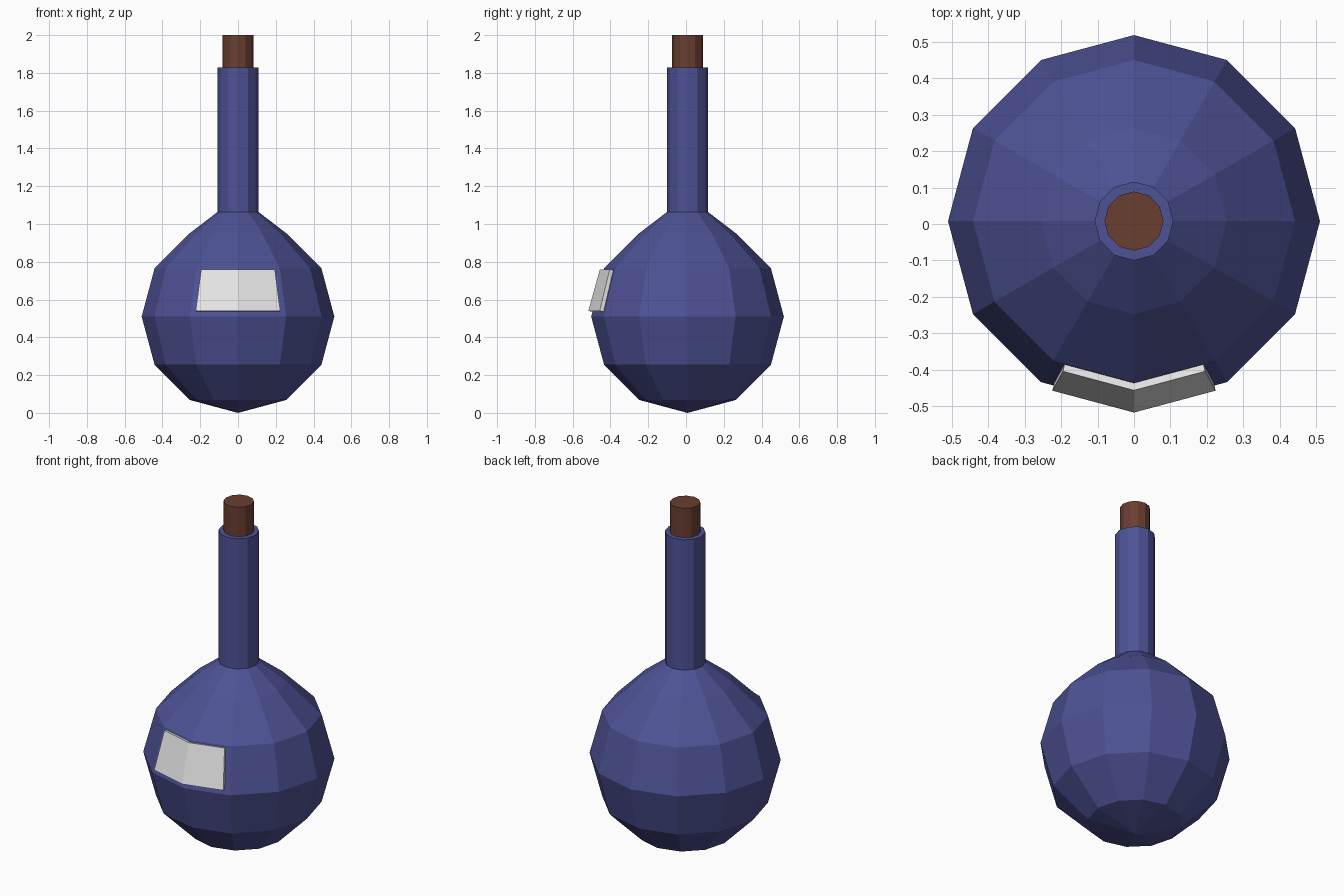
import bpy, bmesh
from math import sin, cos, pi, tau
from mathutils import Vector

cube = bpy.data.objects.get("Cube")
if cube:
    bpy.data.objects.remove(cube)

SIDES = 12
CENTRE_Y = 0.008
R = 0.51  # body radius


def material(name, rgb):
    mat = bpy.data.materials.new(name)
    mat.use_nodes = True
    mat.diffuse_color = (*rgb, 1)
    node = next(n for n in mat.node_tree.nodes if n.type == 'BSDF_PRINCIPLED')
    node.inputs["Base Color"].default_value = (*rgb, 1)
    node.inputs["Roughness"].default_value = 0.8
    return mat


def finish(name, bm, mat):
    bmesh.ops.recalc_face_normals(bm, faces=bm.faces[:])
    mesh = bpy.data.meshes.new(name)
    bm.to_mesh(mesh)
    bm.free()
    mesh.materials.append(mat)
    obj = bpy.data.objects.new(name, mesh)
    obj.location.y = CENTRE_Y
    bpy.context.collection.objects.link(obj)
    return obj


def lathe(name, profile, mat):
    """Turn a (radius, height) profile around the vertical axis."""
    bm = bmesh.new()
    verts = [bm.verts.new((r, 0, z)) for r, z in profile]
    edges = [bm.edges.new(pair) for pair in zip(verts, verts[1:])]
    bmesh.ops.spin(bm, geom=verts + edges, cent=(0, 0, 0), axis=(0, 0, 1),
                   angle=tau, steps=SIDES, use_duplicate=False)
    bmesh.ops.remove_doubles(bm, verts=bm.verts[:], dist=0.0005)
    return finish(name, bm, mat)


blue = material("blue glass", (0.075, 0.085, 0.30))
brown = material("brown cork", (0.14, 0.049, 0.03))
white = material("white paper", (0.90, 0.90, 0.90))

# Round faceted body drawn up into a straight neck
body = [(R * sin(i * pi / 6), R - R * cos(i * pi / 6)) for i in range(6)]
neck = [(0.108, 1.064), (0.108, 1.828), (0, 1.828)]
lathe("bottle", body + neck, blue)

# Stopper
lathe("cork", [(0, 1.75), (0.081, 1.75), (0.081, 2.0), (0, 2.0)], brown)


# Label folded around the front edge of the body
def label_row(bm, radius, z, half_width):
    fold = Vector((0, -radius, z))
    side = Vector((radius * sin(tau / SIDES), -radius * cos(tau / SIDES), z))
    end = fold.lerp(side, half_width / side.x)
    return [bm.verts.new(p) for p in ((-end.x, end.y, z), fold, end)]


bm = bmesh.new()
rows = [label_row(bm, 0.525, 0.54, 0.224),   # outer bottom
        label_row(bm, 0.464, 0.76, 0.195),   # outer top
        label_row(bm, 0.442, 0.755, 0.190),  # inner top
        label_row(bm, 0.500, 0.535, 0.218)]  # inner bottom
for a, b in zip(rows, rows[1:] + rows[:1]):
    for i in range(2):
        bm.faces.new((a[i], a[i + 1], b[i + 1], b[i]))
for i in (0, 2):
    bm.faces.new([row[i] for row in rows])
finish("label", bm, white)
